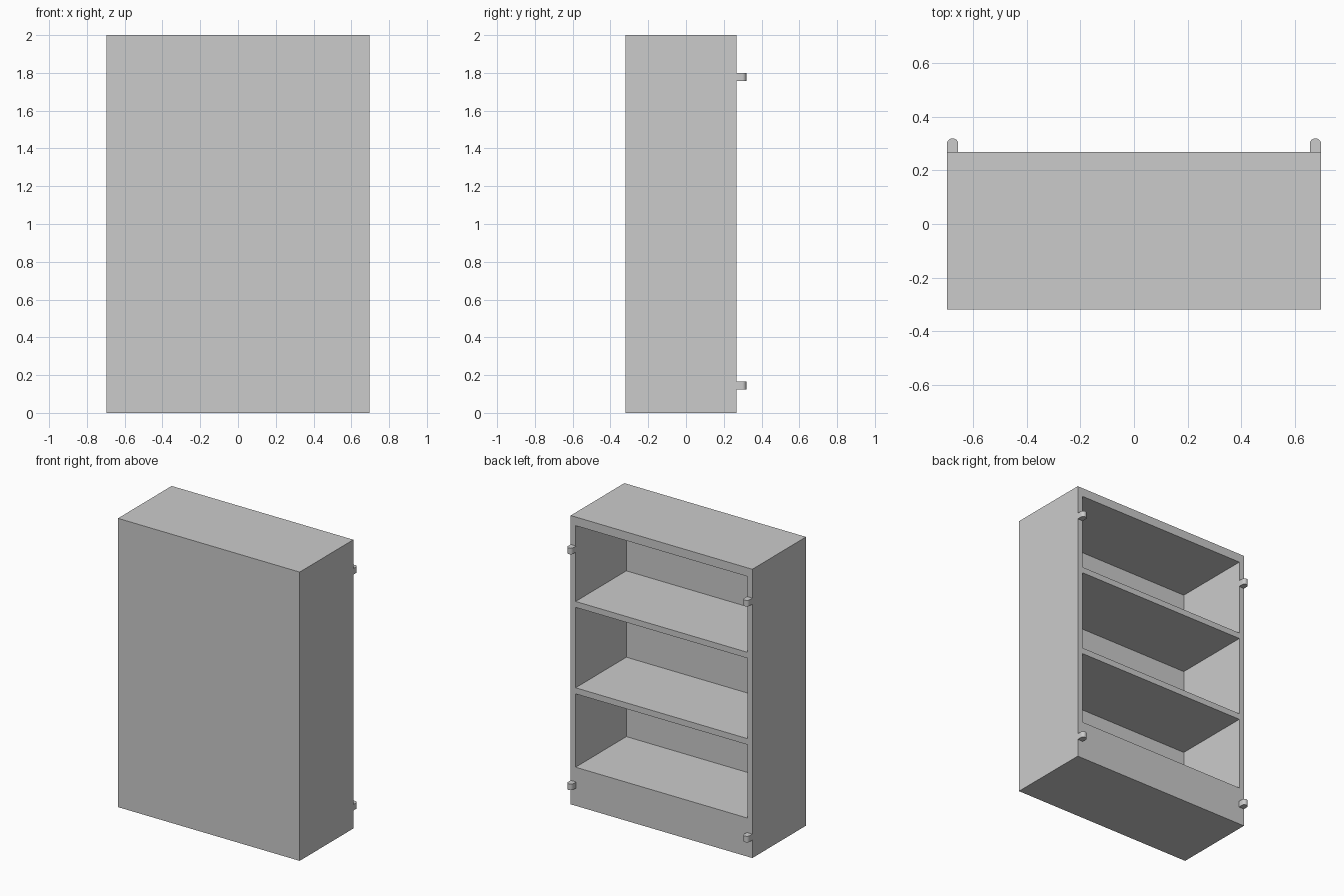
import bpy, bmesh, math

if "Cube" in bpy.data.objects:
    bpy.data.objects.remove(bpy.data.objects["Cube"])

W, Y0, Y1, H = 0.696, -0.319, 0.268, 2.0   # half width, front, open back, height


def finish(name, bm):
    bmesh.ops.recalc_face_normals(bm, faces=bm.faces)
    me = bpy.data.meshes.new(name)
    bm.to_mesh(me)
    bm.free()
    ob = bpy.data.objects.new(name, me)
    bpy.context.collection.objects.link(ob)
    return ob


def prism(name, profile, z0, z1):
    """Extrude an (x, y) outline from z0 up to z1."""
    bm = bmesh.new()
    face = bm.faces.new([bm.verts.new((x, y, z0)) for x, y in profile])
    top = bmesh.ops.extrude_face_region(bm, geom=[face])["geom"]
    verts = [v for v in top if isinstance(v, bmesh.types.BMVert)]
    bmesh.ops.translate(bm, verts=verts, vec=(0, 0, z1 - z0))
    return finish(name, bm)


def rect(x, y0, y1):
    return [(-x, y0), (x, y0), (x, y1), (-x, y1)]


# Cabinet carcass: one solid block with three compartments cut from the back
cabinet = prism("cabinet_carcass", rect(W, Y0, Y1), 0, H)
for z0, z1 in ((0.267, 0.775), (0.817, 1.374), (1.415, 1.94)):
    cutter = prism("compartment_cutter", rect(W - 0.038, Y0 + 0.032, Y1 + 0.1), z0, z1)
    cutter.hide_render = True
    cutter.hide_set(True)
    mod = cabinet.modifiers.new("compartment", 'BOOLEAN')
    mod.operation, mod.solver, mod.object = 'DIFFERENCE', 'EXACT', cutter
bpy.context.view_layer.objects.active = cabinet
for mod in list(cabinet.modifiers):
    bpy.ops.object.modifier_apply(modifier=mod.name)
for ob in list(bpy.data.objects):
    if ob.name.startswith("compartment_cutter"):
        bpy.data.objects.remove(ob)

# Hinge knuckles: round-ended lugs at the four rear corners
R = 0.021
for side, sx in (("left", -1), ("right", 1)):
    cx = sx * (W - R)
    outline = [(cx + R, Y1)]
    outline += [(cx + R * math.cos(a), 0.319 - R + R * math.sin(a))
                for a in (math.pi * i / 10 for i in range(11))]
    outline += [(cx - R, Y1)]
    for level, zc in (("lower", 0.145), ("upper", 1.779)):
        knuckle = prism(f"hinge_{level}_{side}", outline, zc - 0.021, zc + 0.021)
        bpy.ops.object.select_all(action='DESELECT')
        knuckle.select_set(True)
        bpy.context.view_layer.objects.active = knuckle
        bpy.ops.object.shade_smooth_by_angle(angle=math.radians(30))
